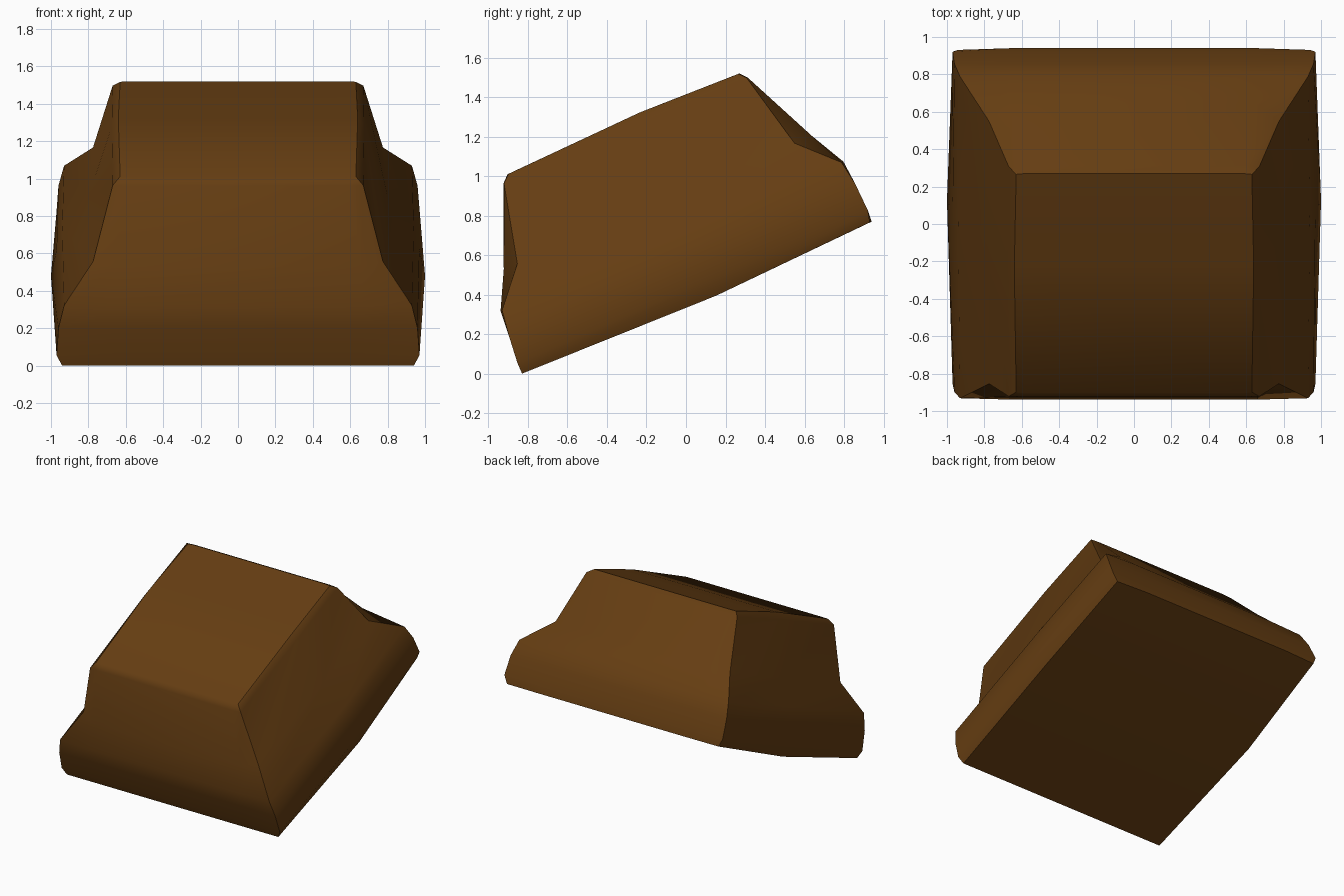
import bpy, bmesh, math
from mathutils import Vector

if "Cube" in bpy.data.objects:
    bpy.data.objects.remove(bpy.data.objects["Cube"])

brown = bpy.data.materials.new("dark_brown")
brown.diffuse_color = (0.13, 0.047, 0.006, 1)
brown.use_nodes = True
brown.node_tree.nodes["Principled BSDF"].inputs["Base Color"].default_value = brown.diffuse_color

# Tilted frame: u runs up the slope, v is its normal, origin at the low front edge
TILT = math.radians(23.5)
C, S = math.cos(TILT), math.sin(TILT)


def place(x, u, v):
    return Vector((x, -0.83 + u * C - v * S, u * S + v * C))


# Block sections from the underside to the top:
# v, corner x, corner u front/back, side middle x, side middle v shift,
# end middle x, end middle u front/back
SECTIONS = [
    (0.00, 0.94, 0.00, 1.92, 0.97, -0.03, 0.66, 0.00, 1.93),
    (0.06, 0.97, 0.00, 1.935, 1.00, 0.00, 0.66, 0.00, 1.935),
    (0.21, 0.96, 0.016, 1.93, 0.97, 0.00, 0.66, 0.016, 1.93),
    (0.335, 0.93, 0.035, 1.91, 0.94, 0.00, 0.66, 0.027, 1.92),
    (0.52, 0.775, 0.20, 1.73, 0.80, 0.00, 0.66, 0.125, 1.825),
    (0.92, 0.67, 0.30, 1.64, 0.675, 0.01, 0.60, 0.297, 1.645),
    (0.955, 0.63, 0.34, 1.61, 0.64, 0.02, 0.58, 0.335, 1.615),
]


def ring(bm, sec):
    v, xc, u0, u1, xm, dv, ex, e0, e1 = sec
    um = (u0 + u1) / 2 + 0.1
    pts = [(-xc, u0, v), (-ex, e0, v), (ex, e0, v), (xc, u0, v), (xm, um, v + dv),
           (xc, u1, v), (ex, e1, v), (-ex, e1, v), (-xc, u1, v), (-xm, um, v + dv)]
    return [bm.verts.new(place(*p)) for p in pts]


def cap(bm, r):
    bm.faces.new([r[0], r[1], r[2], r[3], r[4], r[9]])
    bm.faces.new([r[9], r[4], r[5], r[6], r[7], r[8]])


# Body: sections bridged into one worn, stepped block
bm = bmesh.new()
rings = [ring(bm, s) for s in SECTIONS]
for a, b in zip(rings, rings[1:]):
    for i in range(10):
        j = (i + 1) % 10
        bm.faces.new([a[i], a[j], b[j], b[i]])
cap(bm, rings[0])
cap(bm, rings[-1])
bmesh.ops.recalc_face_normals(bm, faces=bm.faces)
mesh = bpy.data.meshes.new("tilted_block")
bm.to_mesh(mesh)
bm.free()
mesh.materials.append(brown)
block = bpy.data.objects.new("tilted_block", mesh)
bpy.context.collection.objects.link(block)

# Stand it on the ground
block.location.z = -min(v.co.z for v in mesh.vertices)

bpy.context.view_layer.objects.active = block
block.select_set(True)
bpy.ops.object.shade_smooth_by_angle(angle=math.radians(40))
